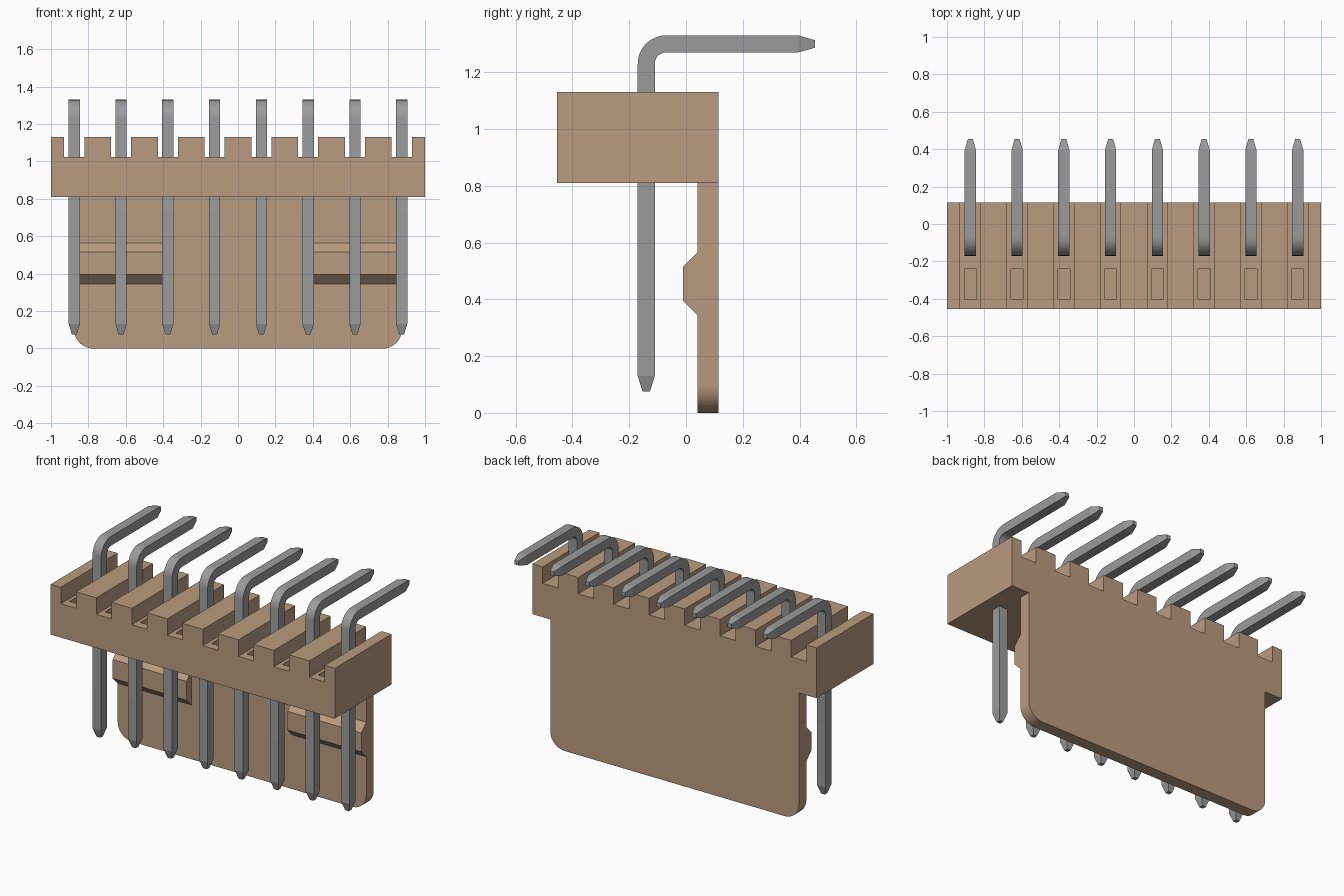
import bpy
import bmesh
from math import sin, cos, pi, radians
from mathutils import Vector

cube = bpy.data.objects.get("Cube")
if cube:
    bpy.data.objects.remove(cube, do_unlink=True)


def make_material(name, color):
    mat = bpy.data.materials.new(name)
    mat.use_nodes = True
    mat.diffuse_color = color
    bsdf = next(n for n in mat.node_tree.nodes if n.type == 'BSDF_PRINCIPLED')
    bsdf.inputs["Base Color"].default_value = color
    return mat


tan = make_material("tan plastic", (0.49, 0.33, 0.215, 1))
grey = make_material("grey metal", (0.33, 0.33, 0.33, 1))


def finish(name, bm, mat):
    bmesh.ops.recalc_face_normals(bm, faces=bm.faces)
    mesh = bpy.data.meshes.new(name)
    bm.to_mesh(mesh)
    bm.free()
    mesh.materials.append(mat)
    obj = bpy.data.objects.new(name, mesh)
    bpy.context.collection.objects.link(obj)
    return obj


def activate(obj):
    bpy.ops.object.select_all(action='DESELECT')
    obj.select_set(True)
    bpy.context.view_layer.objects.active = obj


def smooth(obj):
    activate(obj)
    bpy.ops.object.shade_smooth_by_angle(angle=radians(12))


def extrude(name, points, depth, mat):
    """Extrude a flat outline of 3D points along the depth vector."""
    bm = bmesh.new()
    face = bm.faces.new([bm.verts.new(p) for p in points])
    result = bmesh.ops.extrude_face_region(bm, geom=[face], use_keep_orig=True)
    moved = [v for v in result["geom"] if isinstance(v, bmesh.types.BMVert)]
    bmesh.ops.translate(bm, verts=moved, vec=Vector(depth))
    return finish(name, bm, mat)


PITCH = 0.25
PIN_X = [(i - 3.5) * PITCH for i in range(8)]
FRONT, BACK = -0.455, 0.115
PLATE_FRONT = 0.04
BASE, SLOT, TOP = 0.81, 1.025, 1.13
HALF_PLATE = 0.875

# Header block: comb outline with a slot for every pin
outline = [(-1, BASE), (-1, TOP)]
for x in PIN_X:
    left, right = x - 0.054, x + 0.054
    outline += [(left, TOP), (left, SLOT), (right, SLOT), (right, TOP)]
outline += [(1, TOP), (1, BASE)]
block = extrude("header_block", [(x, FRONT, z) for x, z in outline],
                (0, BACK - FRONT, 0), tan)

# Blind pockets in the slot floors
bm = bmesh.new()
for x in PIN_X:
    cell = bmesh.ops.create_cube(bm, size=1)["verts"]
    bmesh.ops.scale(bm, verts=cell, vec=(0.064, 0.16, 0.2))
    bmesh.ops.translate(bm, verts=cell, vec=(x, -0.32, SLOT))
cutter = finish("pocket_cutter", bm, tan)
cutter.hide_render = True
cut = block.modifiers.new("pockets", 'BOOLEAN')
cut.operation = 'DIFFERENCE'
cut.solver = 'EXACT'
cut.object = cutter
activate(block)
bpy.ops.object.modifier_apply(modifier=cut.name)
bpy.data.objects.remove(cutter, do_unlink=True)

# Back plate with rounded lower corners
R = 0.1
corner = [(HALF_PLATE - R + R * cos(a), R - R * sin(a))
          for a in (i * pi / 24 for i in range(13))]
half = [(HALF_PLATE, BASE)] + corner
outline = half + [(-x, z) for x, z in reversed(half)]
plate = extrude("back_plate", [(x, PLATE_FRONT, z) for x, z in outline],
                (0, BACK - PLATE_FRONT, 0), tan)
smooth(plate)

# Locking ridges on the plate front
ridge = [(PLATE_FRONT, 0.565), (-0.01, 0.515), (-0.01, 0.395), (PLATE_FRONT, 0.345)]
for side, label in ((1, "left"), (-1, "right")):
    extrude(label + "_locking_ridge",
            [(side * HALF_PLATE, y, z) for y, z in ridge],
            (-side * 0.52, 0, 0), tan)

# Bent square pins: stations of (y, z, direction angle, half width)
PIN_Y, W, TIP, BEND = -0.14, 0.03, 0.013, 0.07
ARM_Z = 1.30
stations = [(PIN_Y, 0.075, 0, TIP), (PIN_Y, 0.13, 0, W)]
for i in range(11):
    a = i * pi / 20
    stations.append((PIN_Y + BEND * (1 - cos(a)),
                     ARM_Z - BEND + BEND * sin(a), a, W))
stations += [(0.395, ARM_Z, pi / 2, W), (0.455, ARM_Z, pi / 2, TIP)]


def make_pin(name, x):
    bm = bmesh.new()
    rings = []
    for y, z, a, w in stations:
        rings.append([bm.verts.new((x + sx * w, y + sy * w * cos(a), z - sy * w * sin(a)))
                      for sx, sy in ((-1, -1), (1, -1), (1, 1), (-1, 1))])
    for lower, upper in zip(rings, rings[1:]):
        for k in range(4):
            n = (k + 1) % 4
            bm.faces.new((lower[k], lower[n], upper[n], upper[k]))
    bm.faces.new(rings[0])
    bm.faces.new(rings[-1])
    smooth(finish(name, bm, grey))


for i, x in enumerate(PIN_X):
    make_pin(f"bent_pin_{i + 1}", x)
